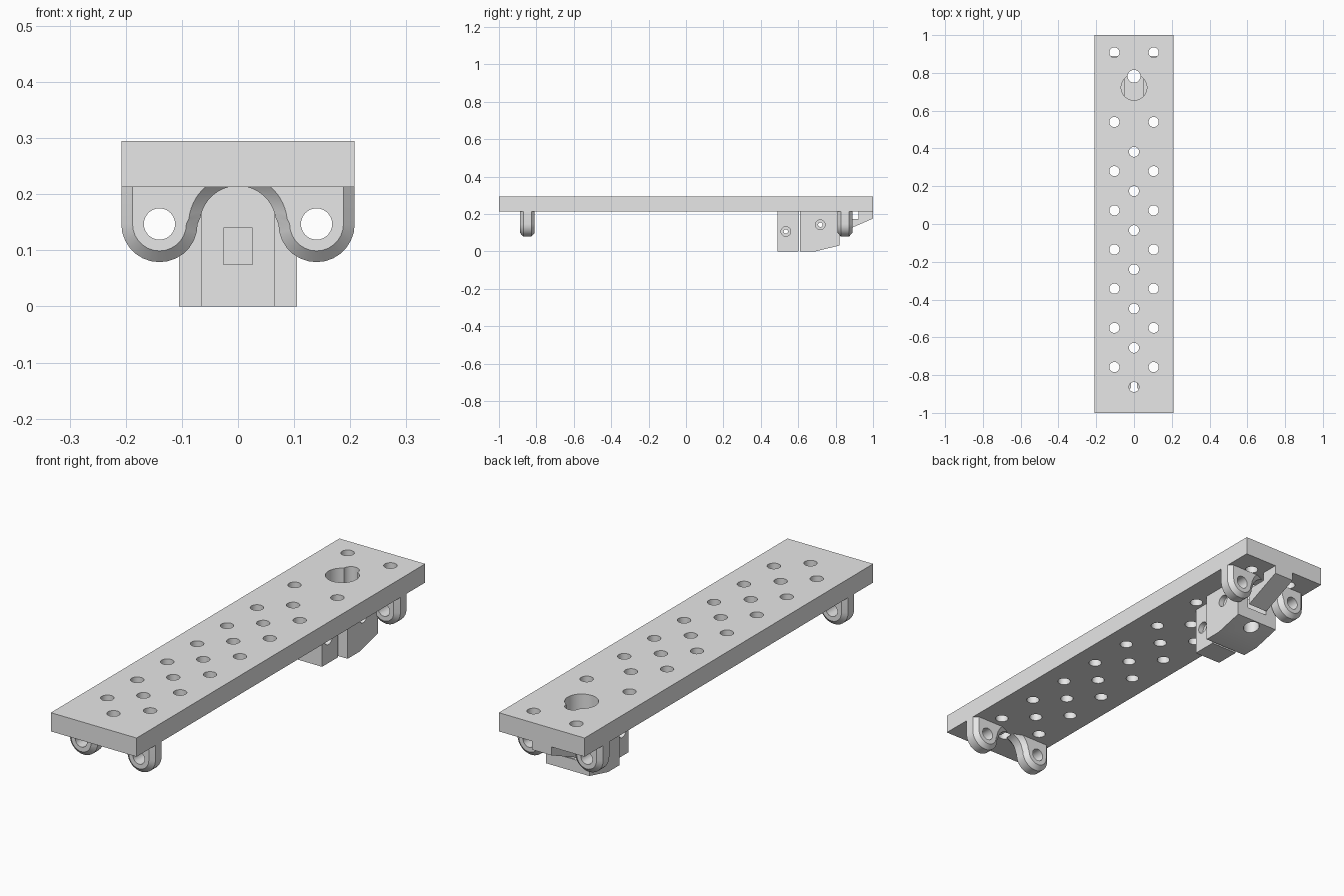
import bpy, bmesh
from math import sin, cos, pi, asin

cube = bpy.data.objects.get("Cube")
if cube:
    bpy.data.objects.remove(cube, do_unlink=True)

grey = bpy.data.materials.new("plain_grey")
grey.use_nodes = True
grey.diffuse_color = (0.8, 0.8, 0.8, 1)
grey.node_tree.nodes["Principled BSDF"].inputs["Base Color"].default_value = (0.8, 0.8, 0.8, 1)

PLATE_BOTTOM, PLATE_TOP = 0.213, 0.295
HALF_WIDTH = 0.208


def loft(name, rings):
    """Skin a list of equal point rings and cap both ends."""
    bm = bmesh.new()
    rows = [[bm.verts.new(p) for p in ring] for ring in rings]
    n = len(rows[0])
    for a, b in zip(rows, rows[1:]):
        for i in range(n):
            j = (i + 1) % n
            bm.faces.new((a[i], a[j], b[j], b[i]))
    bm.faces.new(rows[0])
    bm.faces.new(rows[-1])
    bmesh.ops.recalc_face_normals(bm, faces=bm.faces[:])
    mesh = bpy.data.meshes.new(name)
    bm.to_mesh(mesh)
    bm.free()
    mesh.materials.append(grey)
    obj = bpy.data.objects.new(name, mesh)
    bpy.context.scene.collection.objects.link(obj)
    return obj


def box(name, x, y, z):
    return loft(name, [[(x[0], y[0], h), (x[1], y[0], h), (x[1], y[1], h), (x[0], y[1], h)] for h in z])


def side_prism(name, profile, half):
    """Extrude a (y, z) profile across x."""
    return loft(name, [[(x, y, z) for y, z in profile] for x in (-half, half)])


def rod(axis, a, b, r, lo, hi, n=20):
    """Cylinder along an axis; a and b are the other two coordinates."""
    rings = []
    for h in (lo, hi):
        ring = []
        for i in range(n):
            t = 2 * pi * (i + 0.5) / n
            p = [a + r * cos(t), b + r * sin(t)]
            p.insert("xyz".index(axis), h)
            ring.append(p)
        rings.append(ring)
    return loft("cutter", rings)


def cut(target, cutters):
    bpy.context.view_layer.objects.active = target
    for c in cutters:
        c.hide_render = True
        mod = target.modifiers.new("cut", "BOOLEAN")
        mod.operation = "DIFFERENCE"
        mod.solver = "EXACT"
        mod.object = c
        bpy.ops.object.modifier_apply(modifier=mod.name)
        bpy.data.objects.remove(c, do_unlink=True)


def smooth(obj):
    bpy.ops.object.select_all(action="DESELECT")
    obj.select_set(True)
    bpy.context.view_layer.objects.active = obj
    bpy.ops.object.shade_smooth_by_angle(angle=pi / 6)


# Long plate with three rows of holes
plate = box("plate", (-HALF_WIDTH, HALF_WIDTH), (-1, 1), (PLATE_BOTTOM, PLATE_TOP))
PITCH = 0.2075
outer_rows = [0.908, 0.54] + [0.28 - PITCH * i for i in range(6)]
middle_row = [0.382 - PITCH * i for i in range(7)]
spots = [(s * 0.104, y) for y in outer_rows for s in (-1, 1)] + [(0, y) for y in middle_row]
holes = [rod("z", x, y, 0.027, 0.1, 0.4) for x, y in spots]
holes += [rod("z", 0, 0.723, 0.068, 0.1, 0.4, 32), rod("z", 0, 0.782, 0.034, 0.1, 0.4)]
cut(plate, holes)
smooth(plate)


# Rounded hinge lugs with chamfered rims, joined by an arch
LUG_X, LUG_Z = 0.14, 0.147


def lug_outline(side, y, inset):
    r, arch = 0.068 - inset, 0.068 + inset
    pts = [(LUG_X + r, PLATE_BOTTOM)]
    pts += [(LUG_X + r * cos(t), LUG_Z + r * sin(t)) for t in [-pi * i / 14 for i in range(15)]]
    end = asin((PLATE_BOTTOM - LUG_Z) / arch)
    pts += [(arch * cos(t), LUG_Z + arch * sin(t)) for t in [end * i / 8 for i in range(1, 9)]]
    return [(side * x, y, z) for x, z in pts]


for end, mid in (("front", -0.848), ("rear", 0.85)):
    for hand, side in (("left", 1), ("right", -1)):
        steps = ((-0.039, 0.02), (-0.021, 0), (0.021, 0), (0.039, 0.02))
        lug = loft(f"{end}_{hand}_lug", [lug_outline(side, mid + dy, inset) for dy, inset in steps])
        cut(lug, [rod("y", side * LUG_X, LUG_Z, 0.028, mid - 0.1, mid + 0.1)])
        smooth(lug)


def pin_hole(y, z, half):
    """Cross hole with a counterbore on each side."""
    return [rod("x", y, z, 0.012, -0.3, 0.3)] + [
        rod("x", y, z, 0.026, *sorted((s * (half - 0.025), s * 0.3))) for s in (-1, 1)]


# Narrow block with a square socket
narrow = box("narrow_block", (-0.065, 0.065), (0.49, 0.601), (0, PLATE_BOTTOM))
cut(narrow, [box("cutter", (-0.026, 0.026), (0.4, 0.7), (0.075, 0.14))] + pin_hole(0.534, 0.107, 0.065))
smooth(narrow)

# Wide block with a sloping underside and a channel open to the rear
wide = side_prism("wide_block", [(0.61, PLATE_BOTTOM), (0.61, 0), (0.69, 0),
                                 (0.82, 0.032), (0.82, PLATE_BOTTOM)], 0.105)
channel = box("cutter", (-0.05, 0.05), (0.645, 0.9), (0.085, 0.3))
cut(wide, [channel, rod("z", 0, 0.782, 0.034, -0.1, 0.3)] + pin_hole(0.718, 0.143, 0.105))
smooth(wide)

# Sloping catch under the rear edge
side_prism("rear_catch", [(1, PLATE_BOTTOM), (1, 0.176), (0.825, 0.1), (0.825, 0.175),
                          (0.922, 0.175), (0.922, PLATE_BOTTOM)], 0.048)
